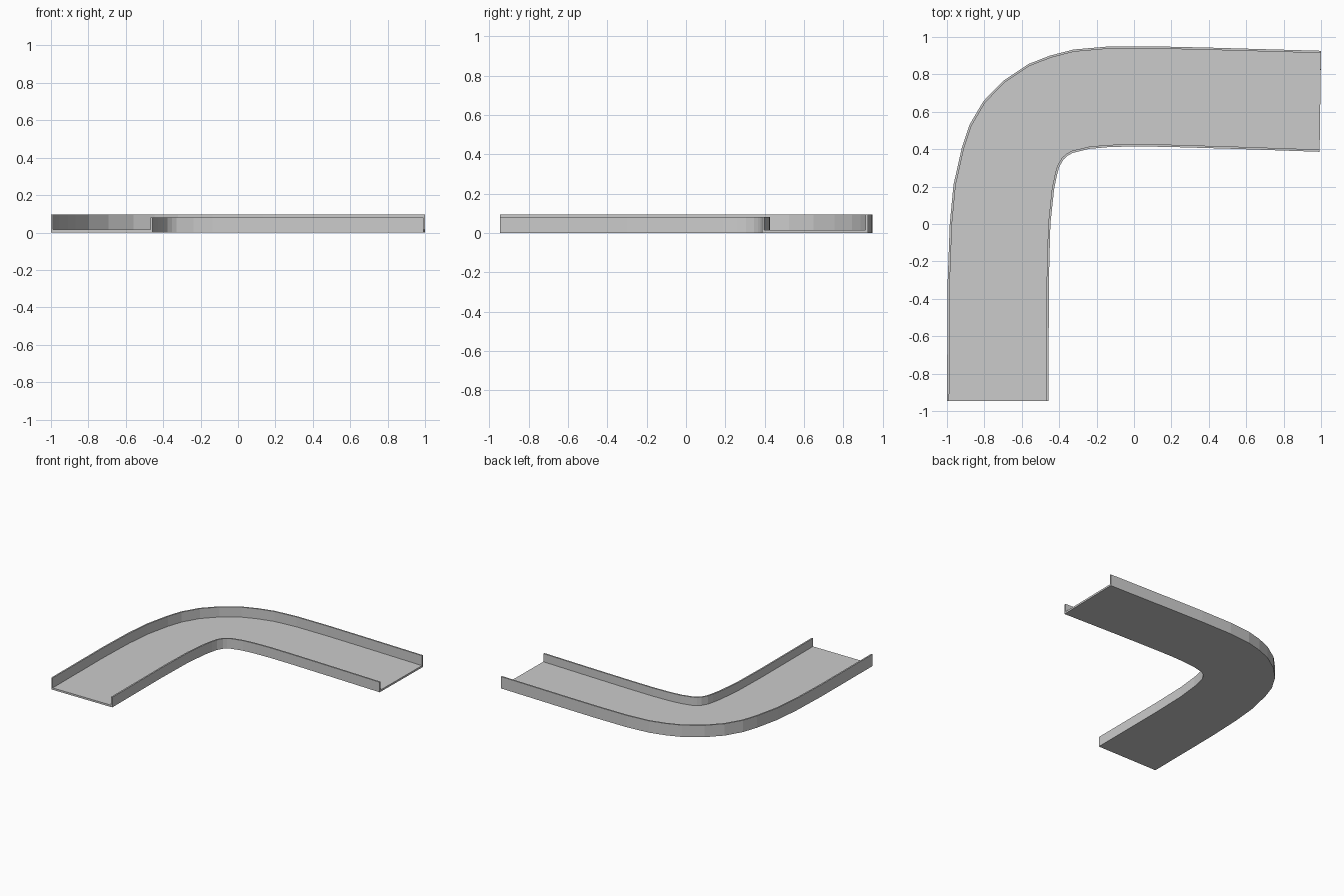
import bpy
from mathutils import Vector

if "Cube" in bpy.data.objects:
    bpy.data.objects.remove(bpy.data.objects["Cube"])

# Plan-view edges of the bent channel, paired station by station
OUTER = [(-1.0, -0.947), (-0.996, -0.3), (-0.985, 0.0), (-0.965, 0.21), (-0.92, 0.41),
         (-0.88, 0.53), (-0.805, 0.657), (-0.70, 0.765), (-0.565, 0.855), (-0.45, 0.90),
         (-0.323, 0.933), (-0.136, 0.949), (0.136, 0.949), (0.4, 0.943), (1.0, 0.926)]
INNER = [(-0.457, -0.947), (-0.455, -0.3), (-0.447, 0.0), (-0.427, 0.187), (-0.412, 0.26),
         (-0.40, 0.305), (-0.377, 0.345), (-0.353, 0.366), (-0.328, 0.38), (-0.238, 0.402),
         (-0.136, 0.411), (0.0, 0.415), (0.19, 0.412), (0.56, 0.401), (0.992, 0.386)]

WALL = 0.012     # wall thickness
FLOOR = 0.015    # floor thickness
OUTER_H = 0.095  # outer wall is slightly taller
INNER_H = 0.081


def inset(path, i, side):
    """Point i moved sideways by the wall thickness, keeping it even round the bend."""
    p = Vector(path[i])
    a = Vector(path[max(i - 1, 0)])
    b = Vector(path[min(i + 1, len(path) - 1)])
    t = (b - a).normalized()
    return p + Vector((t.y, -t.x)) * WALL * side


# U-shaped cross-section swept along the stations
verts = []
for i in range(len(OUTER)):
    o, n = Vector(OUTER[i]), Vector(INNER[i])
    oi, ni = inset(OUTER, i, 1), inset(INNER, i, -1)
    section = [(o, 0), (o, OUTER_H), (oi, OUTER_H), (oi, FLOOR),
               (ni, FLOOR), (ni, INNER_H), (n, INNER_H), (n, 0)]
    verts += [(p.x, p.y, z) for p, z in section]

faces = []
for i in range(len(OUTER) - 1):
    for k in range(8):
        a, b = i * 8 + k, i * 8 + (k + 1) % 8
        faces.append((a, a + 8, b + 8, b))

# End caps: outer wall, floor and inner wall
last = (len(OUTER) - 1) * 8
for cap in [(0, 1, 2, 3), (0, 3, 4, 7), (4, 5, 6, 7)]:
    faces.append(cap)
    faces.append(tuple(last + k for k in reversed(cap)))

mesh = bpy.data.meshes.new("curved_channel")
mesh.from_pydata(verts, [], faces)
mesh.validate()
obj = bpy.data.objects.new("curved_channel", mesh)
bpy.context.collection.objects.link(obj)

# Consistent outward normals
import bmesh
bm = bmesh.new()
bm.from_mesh(mesh)
bmesh.ops.recalc_face_normals(bm, faces=bm.faces)
bm.to_mesh(mesh)
bm.free()
